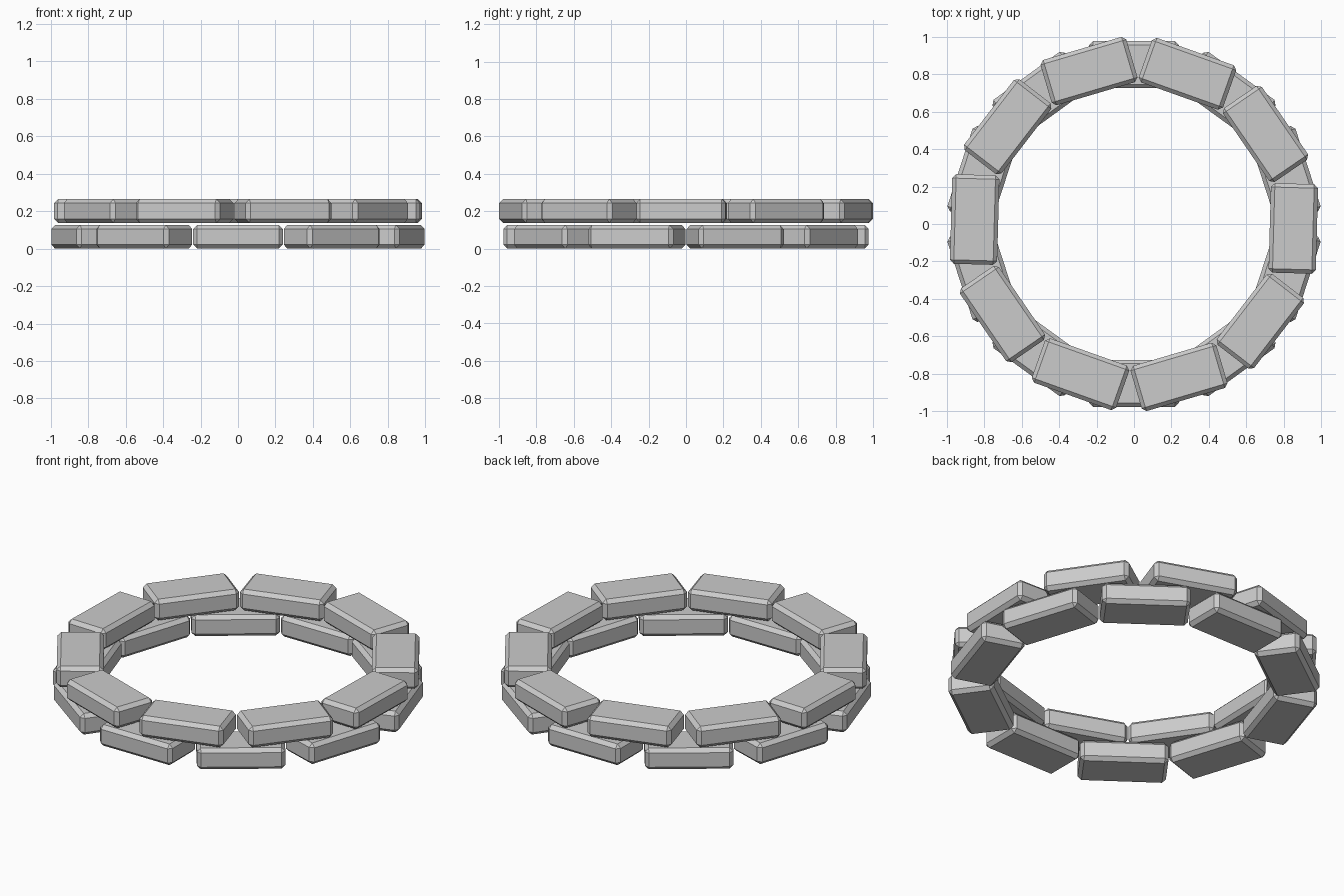
import bpy, bmesh, math
from mathutils import Matrix

if "Cube" in bpy.data.objects:
    bpy.data.objects.remove(bpy.data.objects["Cube"])

BRICKS = 10
RADIUS = 0.851                  # ring centre line
DEPTH, LENGTH, HEIGHT = 0.252, 0.478, 0.126
BEVEL = 0.021
STEP = 2 * math.pi / BRICKS


def brick_ring(name, z_bottom, offset):
    """One course of chamfered bricks laid tangentially around a circle."""
    bm = bmesh.new()
    for i in range(BRICKS):
        place = (Matrix.Rotation(math.radians(offset) + i * STEP, 4, 'Z')
                 @ Matrix.Translation((RADIUS, 0, z_bottom + HEIGHT / 2))
                 @ Matrix.Diagonal((DEPTH, LENGTH, HEIGHT, 1)))
        bmesh.ops.create_cube(bm, size=1, matrix=place)
    # single-segment chamfer on every edge
    bmesh.ops.bevel(bm, geom=bm.edges[:], offset=BEVEL, segments=1,
                    profile=0.5, affect='EDGES')
    mesh = bpy.data.meshes.new(name)
    bm.to_mesh(mesh)
    bm.free()
    obj = bpy.data.objects.new(name, mesh)
    bpy.context.collection.objects.link(obj)
    return obj


# lower course, then the upper course staggered over its joints
brick_ring("lower_brick_course", 0.0, 18)
brick_ring("upper_brick_course", 0.138, -1.6)
